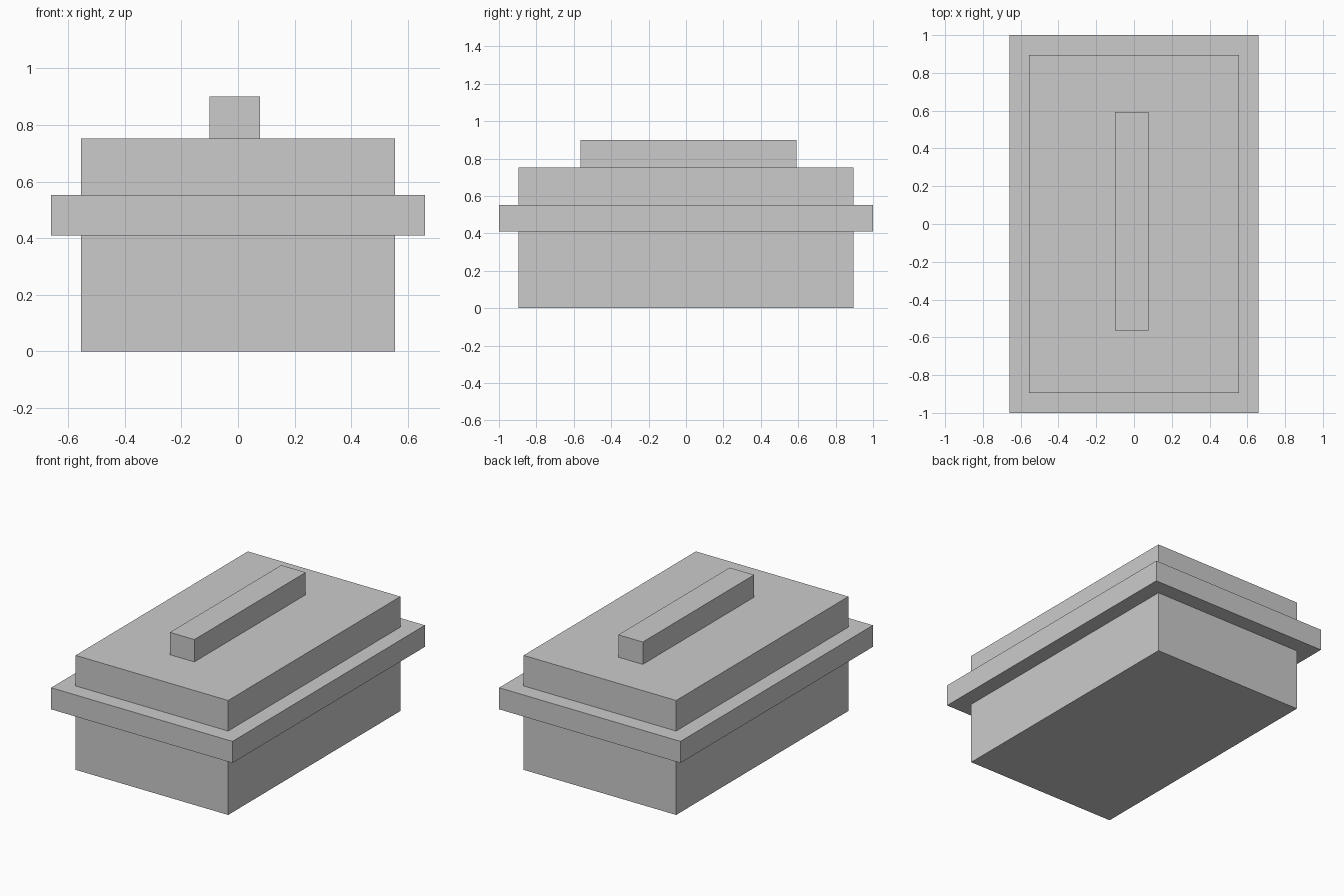
import bpy

cube = bpy.data.objects.get("Cube")
if cube:
    bpy.data.objects.remove(cube, do_unlink=True)

# Single flat grey
grey = bpy.data.materials.new("plain grey")
grey.use_nodes = True
colour = (0.6, 0.6, 0.6, 1)
grey.diffuse_color = colour
grey.node_tree.nodes["Principled BSDF"].inputs["Base Color"].default_value = colour


def box(name, low, high):
    """Add a box spanning two opposite corners."""
    centre = [(a + b) / 2 for a, b in zip(low, high)]
    bpy.ops.mesh.primitive_cube_add(size=1, location=centre)
    part = bpy.context.object
    part.name = name
    part.scale = [b - a for a, b in zip(low, high)]
    bpy.ops.object.transform_apply(location=False, rotation=False, scale=True)
    part.data.materials.append(grey)
    return part


# Box body, projecting rim, raised lid and long handle
box("box_body", (-0.555, -0.895, 0), (0.555, 0.895, 0.41))
box("rim", (-0.66, -1, 0.41), (0.66, 1, 0.552))
box("lid", (-0.555, -0.895, 0.552), (0.555, 0.895, 0.753))
box("lid_handle", (-0.1, -0.565, 0.753), (0.078, 0.592, 0.9))
